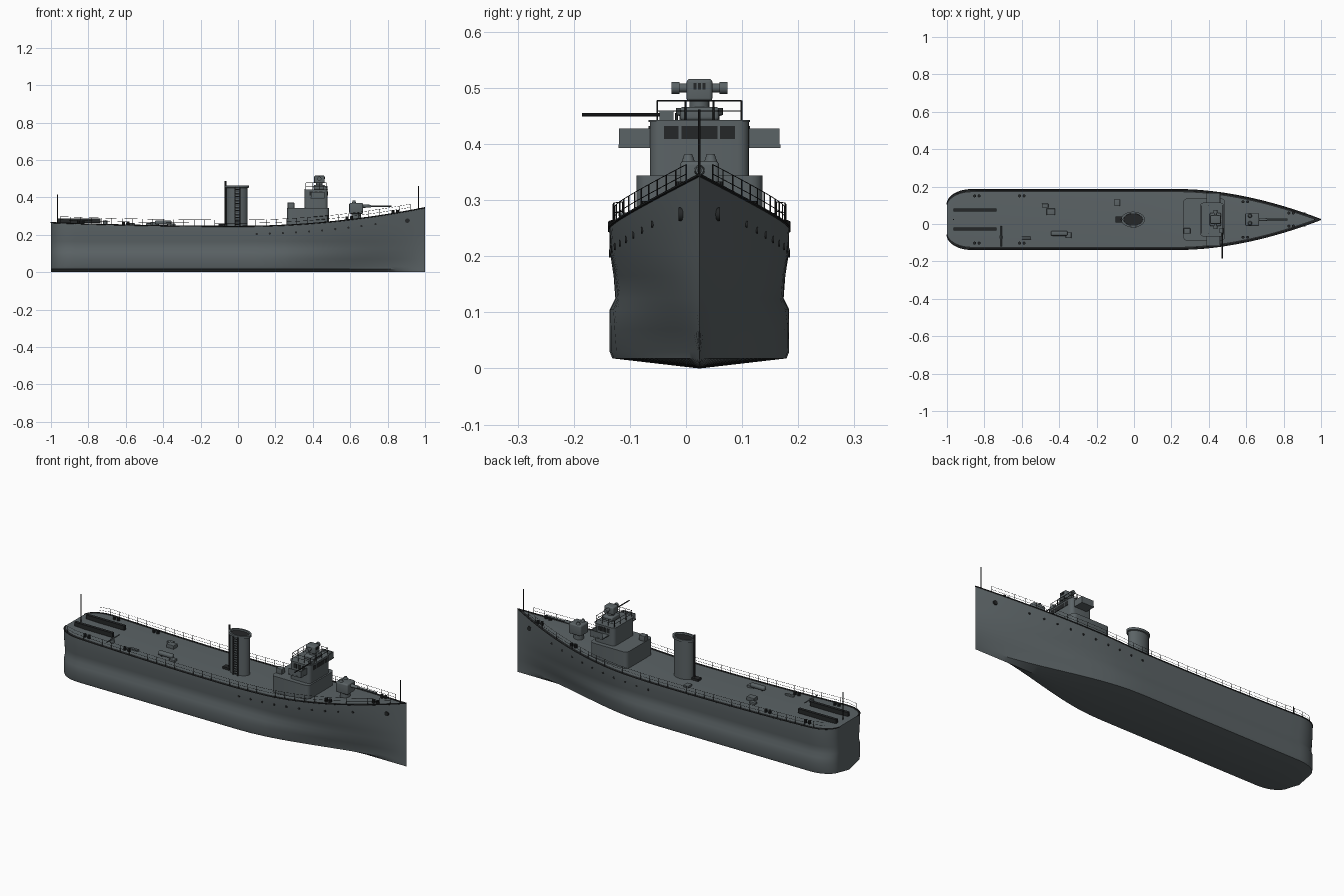
import bpy, bmesh, math
from mathutils import Vector

if "Cube" in bpy.data.objects:
    bpy.data.objects.remove(bpy.data.objects["Cube"])

CY = 0.024  # centreline of the ship


def material(name, rgb):
    m = bpy.data.materials.new(name)
    m.use_nodes = True
    m.diffuse_color = (*rgb, 1)
    m.node_tree.nodes["Principled BSDF"].inputs["Base Color"].default_value = (*rgb, 1)
    return m


GREY = material("naval grey", (0.105, 0.125, 0.132))
DARK = material("dark fittings", (0.018, 0.02, 0.021))


def finish(name, bm, *mats):
    bmesh.ops.recalc_face_normals(bm, faces=bm.faces)
    me = bpy.data.meshes.new(name)
    bm.to_mesh(me)
    bm.free()
    ob = bpy.data.objects.new(name, me)
    bpy.context.collection.objects.link(ob)
    for m in mats:
        me.materials.append(m)
    bpy.ops.object.select_all(action='DESELECT')
    ob.select_set(True)
    bpy.context.view_layer.objects.active = ob
    bpy.ops.object.shade_smooth_by_angle(angle=math.radians(35))
    return ob


def box(name, x, y, z, sx, sy, sz, mat=GREY, bevel=0.0, upright=False):
    """Box standing on z, optionally with rounded edges."""
    bm = bmesh.new()
    bmesh.ops.create_cube(bm, size=1)
    for v in bm.verts:
        v.co = Vector((x + v.co.x * sx, y + v.co.y * sy, z + (v.co.z + 0.5) * sz))
    if bevel:
        edges = [e for e in bm.edges if not upright or
                 abs(e.verts[0].co.z - e.verts[1].co.z) > sz / 2]
        bmesh.ops.bevel(bm, geom=edges, offset=bevel, segments=4, profile=0.5, affect='EDGES')
    return finish(name, bm, mat)


def add_rod(bm, a, b, r, r2=None, n=6):
    a, b = Vector(a), Vector(b)
    d = b - a
    m = d.to_track_quat('Z', 'Y').to_matrix().to_4x4()
    m.translation = (a + b) / 2
    bmesh.ops.create_cone(bm, cap_ends=True, segments=n, radius1=r,
                          radius2=r if r2 is None else r2, depth=d.length, matrix=m)


def rods(name, parts, mat=DARK, n=6):
    """Parts are (start, end, radius[, end radius])."""
    bm = bmesh.new()
    for p in parts:
        add_rod(bm, *p, n=n)
    return finish(name, bm, mat)


# ---- hull lines ----
def sheer(x):
    return 0.245 + (0.1 if x > 0 else 0.02) * x * x


def beam(x):
    if x < -0.87:
        return 0.08 + 0.08 * math.sqrt(max(0, 1 - ((-0.87 - x) / 0.13) ** 2))
    return 0.16 * (1 - max(0, (x - 0.25) / 0.75) ** 1.8)


def low_beam(x):
    t = max(0, (x - 0.1) / 0.9)
    return min(beam(x), 0.16 * (1 - t * t * (3 - 2 * t)))


def section(x):
    b, lo, top = beam(x), low_beam(x), sheer(x)
    mix = lambda f: lo + (b - lo) * f
    notch = 0.01 * lo / 0.16
    return [(0, 0), (lo * 0.97, 0.018), (lo, 0.03), (mix(0.25), 0.07), (mix(0.45), 0.105),
            (mix(0.55) - notch, 0.125), (mix(0.7) - notch * 0.7, 0.165),
            (mix(0.88), 0.21), (b, top)]


# hull: lofted sections, with the deck and its dark edge strip on top
stations = [-0.87 - 0.13 * math.cos(i * math.pi / 20) for i in range(10)]
stations += [-0.87 + 0.08 * i for i in range(14)] + [0.25 + 0.75 * i / 24 for i in range(25)]
bm = bmesh.new()
rings = []
for x in stations:
    half = section(x)
    edge = max(0, half[-1][0] - 0.014)
    half += [(edge, sheer(x) + 0.001), (0, sheer(x) + 0.001)]
    ring = [(CY + y, z) for y, z in half] + [(CY - y, z) for y, z in half[-2:0:-1]]
    rings.append([bm.verts.new((x, y, z)) for y, z in ring])
count = len(rings[0])
for a, b in zip(rings, rings[1:]):
    for i in range(count):
        j = (i + 1) % count
        f = bm.faces.new((a[i], a[j], b[j], b[i]))
        f.material_index = 1 if i in (8, 11) else 0
bm.faces.new(rings[0])
bmesh.ops.remove_doubles(bm, verts=bm.verts, dist=0.0002)
finish("hull", bm, GREY, DARK)

# rub strip following the deck edge
for s, side in ((1, "left"), (-1, "right")):
    pts = [(x, CY + s * beam(x), sheer(x)) for x in stations]
    rods(side + "_gunwale", [(p, q, 0.003) for p, q in zip(pts, pts[1:])])

    # deck railing with posts and two wires
    xs = [-0.95 + 0.055 * i for i in range(35)]
    feet = [Vector((x, CY + s * max(0.008, beam(x) - 0.006), sheer(x))) for x in xs]
    up = Vector((0, 0, 0.034))
    parts = [(p, p + up, 0.0012) for p in feet]
    for k in (0.5, 1):
        parts += [(p + up * k, q + up * k, 0.0008) for p, q in zip(feet, feet[1:])]
    rods(side + "_railing", parts, n=4)

    # portholes, and the anchor opening near the bow
    def on_hull(x, z):
        sec = section(x)
        for (y0, z0), (y1, z1) in zip(sec[1:], sec[2:]):
            if z0 <= z <= z1:
                return CY + s * (y0 + (y1 - y0) * (z - z0) / (z1 - z0))
    parts = []
    for x in (0.1, 0.17, 0.24, 0.31, 0.38, 0.45, 0.52, 0.59, 0.66, 0.735):
        z = sheer(x) - 0.042
        y = on_hull(x, z)
        parts.append(((x, y - s * 0.004, z), (x, y + s * 0.002, z), 0.006))
    y = on_hull(0.905, 0.275)
    parts.append(((0.905, y - s * 0.006, 0.275), (0.905, y + s * 0.004, 0.275), 0.012))
    rods(side + "_portholes", parts, n=12)

    # paired bollards
    parts = []
    for x, off in ((-0.84, 0.126), (-0.6, 0.126), (0.595, 0.095), (0.84, 0.035)):
        for dx in (-0.012, 0.012):
            y, z = CY + s * off, sheer(x)
            parts.append(((x + dx, y, z), (x + dx, y, z + 0.018), 0.008))
    rods(side + "_bollards", parts, n=10)

    # stern rack
    box(side + "_stern_rack", -0.85, CY + s * 0.051, 0.262, 0.23, 0.016, 0.024, DARK)

# flag staffs
rods("flag_staffs", [((-0.965, CY, 0.26), (-0.965, CY, 0.415), 0.0022),
                     ((0.965, CY, 0.33), (0.965, CY, 0.462), 0.0022)])


# ---- funnel ----
def oval(name, x, y, levels, mat=GREY, n=32):
    """Stack of ellipses (rx, ry, z) joined into one tube."""
    bm = bmesh.new()
    loops = [[bm.verts.new((x + rx * math.cos(2 * math.pi * i / n),
                            y + ry * math.sin(2 * math.pi * i / n), z)) for i in range(n)]
             for rx, ry, z in levels]
    for a, b in zip(loops, loops[1:]):
        for i in range(n):
            bm.faces.new((a[i], a[(i + 1) % n], b[(i + 1) % n], b[i]))
    bm.faces.new(loops[0])
    bm.faces.new(loops[-1])
    return finish(name, bm, mat)


oval("funnel", -0.005, CY, [(0.056, 0.036, 0.24), (0.056, 0.036, 0.45), (0.064, 0.042, 0.452),
                            (0.064, 0.042, 0.464), (0.052, 0.033, 0.464), (0.05, 0.031, 0.45)])
oval("funnel_mouth", -0.005, CY, [(0.051, 0.032, 0.451), (0.051, 0.032, 0.456)], DARK)
rods("funnel_pipe", [((-0.067, CY, 0.24), (-0.067, CY, 0.488), 0.005)], n=10)
ly = CY - 0.041
rods("funnel_ladder", [((x, ly, 0.245), (x, ly, 0.455), 0.003) for x in (-0.017, 0.011)] +
     [((-0.017, ly, 0.255 + 0.0125 * i), (0.011, ly, 0.255 + 0.0125 * i), 0.0025)
      for i in range(16)])
box("funnel_vent", -0.08, CY, 0.24, 0.04, 0.03, 0.018, DARK)

# ---- bridge ----
box("deckhouse", 0.375, CY, 0.24, 0.225, 0.225, 0.104, GREY, 0.022, True)
box("bridge", 0.417, CY, 0.34, 0.125, 0.177, 0.102, GREY, 0.02, True)
box("bridge_roof", 0.417, CY, 0.439, 0.129, 0.181, 0.004, GREY, 0.02, True)
for dy, w in ((-0.05, 0.026), (0, 0.064), (0.05, 0.026)):
    box("front_window", 0.479, CY + dy, 0.409, 0.004, w, 0.023, DARK)
for s, side in ((1, "left"), (-1, "right")):
    for dx in (-0.025, 0.0, 0.025):
        box(side + "_window", 0.417 + dx, CY + s * 0.0885, 0.409, 0.018, 0.004, 0.023, DARK)
    # open wing: floor, front screen and outer screen
    y = CY + s * 0.115
    box(side + "_wing_floor", 0.425, y, 0.393, 0.075, 0.058, 0.006)
    box(side + "_wing_front", 0.46, y, 0.397, 0.004, 0.054, 0.031)
    box(side + "_wing_end", 0.425, CY + s * 0.141, 0.397, 0.072, 0.004, 0.031)

# railing on the bridge roof
corners = [(0.363, -0.075), (0.472, -0.075), (0.472, 0.075), (0.363, 0.075)]
parts = []
for (x0, y0), (x1, y1) in zip(corners, corners[1:] + corners[:1]):
    for k in range(3):
        p = (x0 + (x1 - x0) * k / 3, CY + y0 + (y1 - y0) * k / 3)
        parts.append(((*p, 0.44), (*p, 0.478), 0.0015))
    for z in (0.459, 0.477):
        parts.append(((x0, CY + y0, z), (x1, CY + y1, z), 0.0012))
rods("roof_railing", parts)

# rangefinder on its pedestal
X = 0.435
box("rangefinder_base", X, CY, 0.442, 0.06, 0.07, 0.024, GREY, 0.006)
rods("rangefinder_pedestal", [((X, CY, 0.45), (X, CY, 0.48), 0.018)], GREY, 16)
box("rangefinder_head", X, CY, 0.476, 0.056, 0.046, 0.04, GREY, 0.006)
rods("rangefinder_arms", [((X, CY - 0.042, 0.5), (X, CY + 0.042, 0.5), 0.008)] +
     [((X, CY + s * 0.036, 0.5), (X, CY + s * 0.05, 0.5), 0.011) for s in (1, -1)], GREY, 14)
for dy in (-0.008, 0, 0.008):
    box("rangefinder_sight", X + 0.028, CY + dy, 0.497, 0.003, 0.006, 0.012, DARK)
rods("side_gun_barrel", [((0.472, -0.185, 0.452), (0.472, -0.04, 0.452), 0.003)], n=10)
box("side_gun_mount", 0.468, -0.035, 0.44, 0.02, 0.025, 0.02)
box("deckhouse_locker", 0.283, -0.037, 0.342, 0.036, 0.03, 0.03, GREY, 0.003)

# ---- forward gun ----
rods("gun_base", [((0.632, CY, 0.275), (0.632, CY, 0.325), 0.026)], GREY, 20)
box("gun_house", 0.632, CY, 0.312, 0.075, 0.07, 0.058, GREY, 0.008)
rods("gun_house_domes", [((0.62, CY + s * 0.02, 0.365), (0.62, CY + s * 0.02, 0.382), 0.013, 0.007)
                         for s in (1, -1)], GREY, 14)
rods("gun_barrel", [((0.66, CY, 0.353), (0.71, CY, 0.353), 0.01, 0.007),
                    ((0.7, CY, 0.353), (0.82, CY, 0.353), 0.0045)], GREY, 14)

# ---- deck fittings ----
for name, x, y, sx, sy, h in (("aft_hatch", -0.445, 0.065, 0.045, 0.035, 0.022),
                              ("aft_locker", -0.475, 0.098, 0.035, 0.022, 0.014),
                              ("mid_hatch", -0.09, 0.113, 0.03, 0.036, 0.014),
                              ("side_locker", -0.575, -0.075, 0.05, 0.014, 0.012),
                              ("raft_chock", -0.35, -0.06, 0.03, 0.03, 0.014)):
    box(name, x, y, sheer(x) - 0.002, sx, sy, h, GREY, 0.003)
box("raft", -0.4, -0.05, 0.255, 0.09, 0.026, 0.022, GREY, 0.009)
rods("raft_legs", [((x, -0.05, 0.24), (x, -0.05, 0.26), 0.004) for x in (-0.425, -0.375)])
rods("davit", [((-0.71, -0.07, 0.25), (-0.71, -0.07, 0.275), 0.011),
               ((-0.71, -0.01, 0.275), (-0.71, -0.12, 0.275), 0.003)], GREY, 12)
